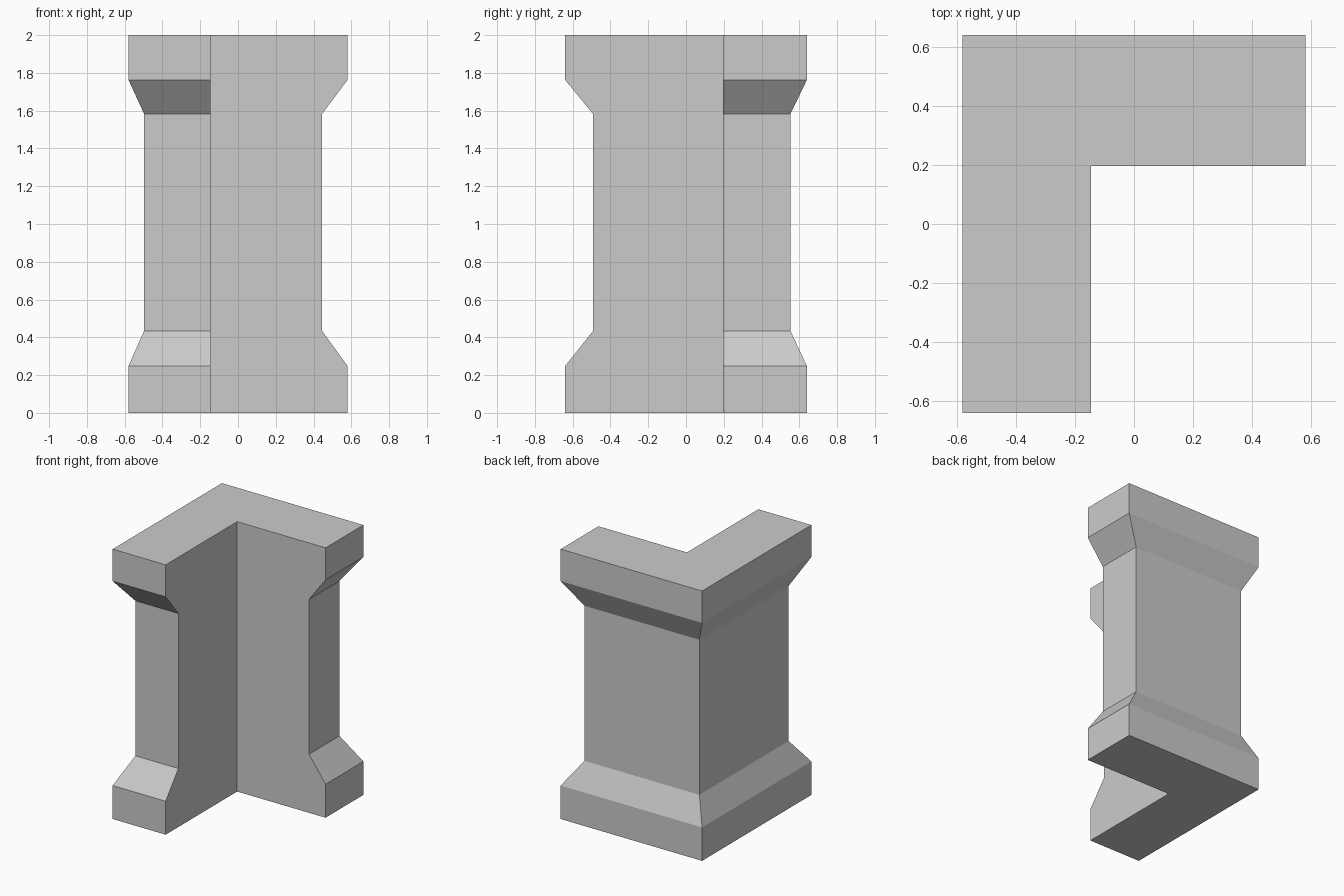
import bpy
import bmesh

cube = bpy.data.objects.get("Cube")
if cube:
    bpy.data.objects.remove(cube, do_unlink=True)

# Plain stone grey
stone = bpy.data.materials.new("stone_grey")
stone.use_nodes = True
colour = (0.6, 0.6, 0.6, 1)
stone.diffuse_color = colour
stone.node_tree.nodes["Principled BSDF"].inputs["Base Color"].default_value = colour

INNER_X, INNER_Y = -0.145, 0.197
WIDE = (-0.58, 0.58, -0.64, 0.64)
SHAFT = (-0.497, 0.445, -0.492, 0.553)


def l_outline(left, right, front, back):
    """L-shaped plan whose inner corner stays fixed."""
    return [(left, front), (INNER_X, front), (INNER_X, INNER_Y),
            (right, INNER_Y), (right, back), (left, back)]


# Height and plan of each level: plinth, slope, shaft, slope, cap
levels = [(0, WIDE), (0.248, WIDE), (0.434, SHAFT),
          (1.583, SHAFT), (1.763, WIDE), (2, WIDE)]

bm = bmesh.new()
rings = [[bm.verts.new((x, y, z)) for x, y in l_outline(*plan)]
         for z, plan in levels]

# Outer sides between neighbouring levels
for low, high in zip(rings, rings[1:]):
    for i in range(len(low)):
        j = (i + 1) % len(low)
        bm.faces.new((low[i], low[j], high[j], high[i]))

# Underside and top
bm.faces.new(list(reversed(rings[0])))
bm.faces.new(rings[-1])
bmesh.ops.recalc_face_normals(bm, faces=bm.faces)

mesh = bpy.data.meshes.new("corner_wall")
bm.to_mesh(mesh)
bm.free()
mesh.materials.append(stone)
wall = bpy.data.objects.new("corner_wall", mesh)
bpy.context.collection.objects.link(wall)
